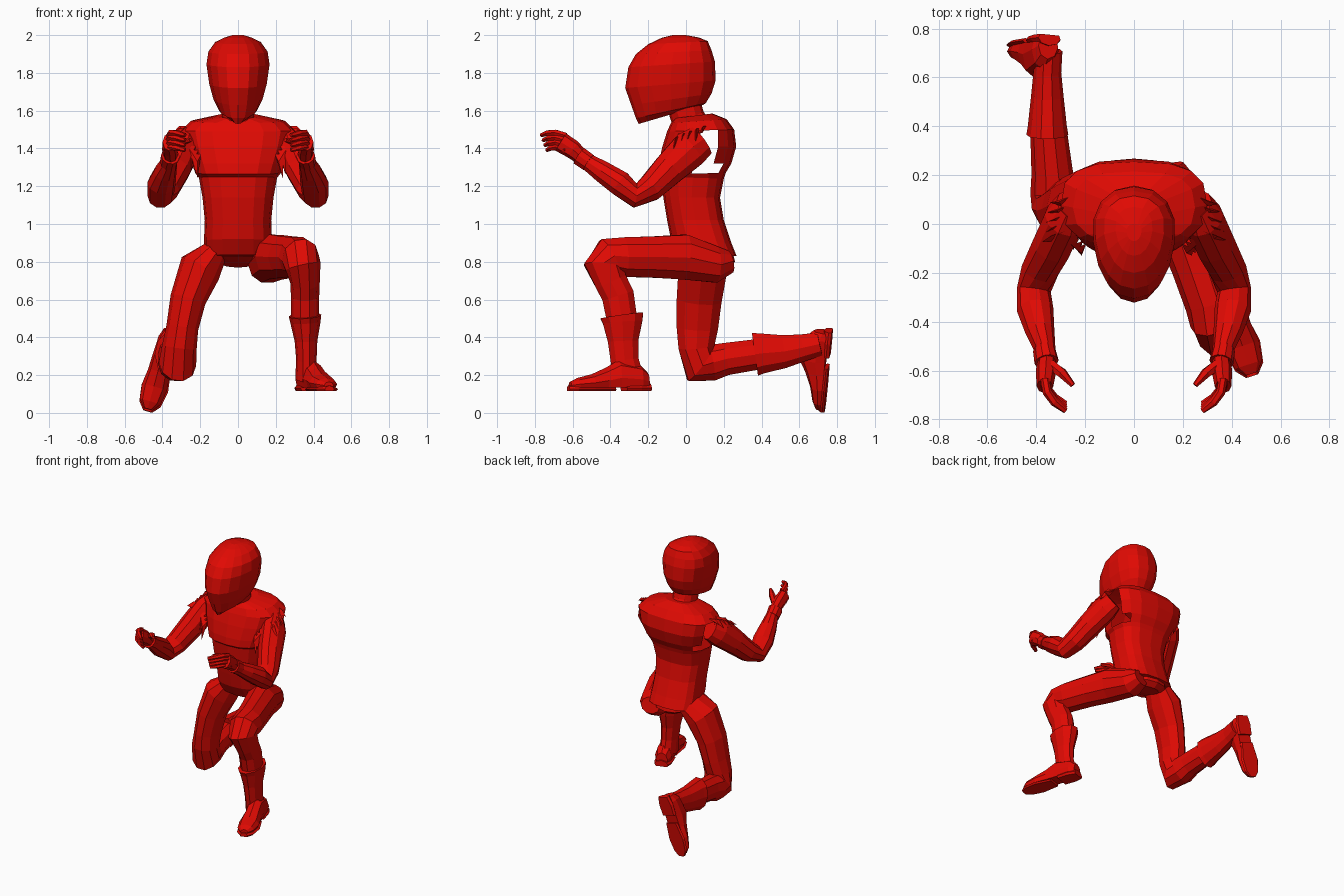
import bpy, bmesh, math, random
from mathutils import Vector

random.seed(4)
red = bpy.data.materials.new("red")
red.diffuse_color = (0.75, 0.003, 0.001, 1)


def finish(name, bm):
    bmesh.ops.recalc_face_normals(bm, faces=bm.faces)
    me = bpy.data.meshes.new(name)
    bm.to_mesh(me)
    bm.free()
    me.materials.append(red)
    ob = bpy.data.objects.new(name, me)
    bpy.context.collection.objects.link(ob)
    return ob


def skin(rings):
    """Join rings of points into a closed tube."""
    bm = bmesh.new()
    rows = [[bm.verts.new(p) for p in r] for r in rings]
    n = len(rows[0])
    for a, b in zip(rows, rows[1:]):
        for i in range(n):
            j = (i + 1) % n
            bm.faces.new((a[i], a[j], b[j], b[i]))
    bm.faces.new(rows[0])
    bm.faces.new(rows[-1])
    return bm


def limb(name, path, sides=10, mirror=1):
    """Tube along (x, y, z, side radius, other radius)."""
    pts = [Vector((p[0] * mirror, p[1], p[2])) for p in path]
    rings = []
    for i, p in enumerate(pts):
        t = Vector((0, 0, 0))
        if i > 0:
            t += (p - pts[i - 1]).normalized()
        if i < len(pts) - 1:
            t += (pts[i + 1] - p).normalized()
        t.normalize()
        u = (Vector((1, 0, 0)) - t * t.x).normalized()
        v = t.cross(u)
        a, b = path[i][3:]
        rings.append([p + u * a * math.cos(k * math.tau / sides) + v * b * math.sin(k * math.tau / sides)
                      for k in range(sides)])
    return finish(name, skin(rings))


def body(rows, sides=16, power=1.0, back_power=None, egg=0.0):
    """Loft of (front y, front z, back y, back z, half width); lower power is boxier."""
    rings = []
    for fy, fz, by, bz, w in rows:
        ring = []
        for k in range(sides):
            a = k * math.tau / sides
            c, s = math.cos(a), math.sin(a)
            p = back_power if back_power and c < -.01 else power
            c = math.copysign(abs(c) ** p, c)
            s = math.copysign(abs(s) ** p, s)
            f = (1 - c) / 2
            ring.append((w * s * (1 - egg * c), fy + (by - fy) * f, fz + (bz - fz) * f))
        rings.append(ring)
    return skin(rings)


def foot(name, heel, toe, up, width=1.0):
    """Boot foot with a flat sole, plus sole and heel slabs."""
    heel, toe, up = Vector(heel), Vector(toe), Vector(up).normalized()
    f = (toe - heel).normalized()
    up = (up - f * up.dot(f)).normalized()
    s = f.cross(up) * width

    def part(nm, rows):
        rings = []
        for t, w, lo, hi in rows:
            sec = [(-.85, 0), (-1, .35), (-.7, .8), (0, 1), (.7, .8), (1, .35), (.85, 0)]
            rings.append([heel + f * t + s * (w * x) + up * (lo + (hi - lo) * z) for x, z in sec])
        finish(nm, skin(rings))
    part(name, [(.01, .04, .02, .10), (.05, .055, .02, .14), (.17, .056, .02, .165), (.24, .057, .02, .125),
                (.32, .066, .02, .09), (.40, .055, .02, .07), (.44, .024, .02, .05)])
    part(name + "_sole", [(.2, .05, 0, .03), (.32, .07, 0, .03), (.41, .056, 0, .03), (.45, .024, 0, .03)])
    part(name + "_heel", [(0, .045, 0, .045), (.06, .06, 0, .045), (.14, .056, 0, .045)])


# Helmet
finish("helmet", body([
    (-.25, 1.53, .09, 1.63, .045), (-.265, 1.56, .105, 1.64, .10), (-.29, 1.63, .135, 1.69, .13),
    (-.322, 1.72, .157, 1.76, .152), (-.305, 1.83, .153, 1.86, .167), (-.265, 1.90, .135, 1.92, .157),
    (-.20, 1.952, .115, 1.968, .122), (-.13, 1.985, .07, 1.987, .075), (-.07, 2.0, .0, 2.0, .03)], 16, .9, egg=.15))

# Neck and collar
limb("neck", [(0, .04, 1.5, .1, .1), (0, .01, 1.56, .085, .09), (0, -.02, 1.66, .085, .09)], 12)

# Jacket with open armholes
jacket = body([
    (-.03, .835, .268, .83, .18), (-.08, .92, .24, .90, .18), (-.10, 1.02, .20, 1.02, .176),
    (-.12, 1.14, .18, 1.14, .188), (-.13, 1.25, .20, 1.24, .207), (-.15, 1.265, .21, 1.27, .225),
    (-.145, 1.32, .24, 1.32, .245), (-.125, 1.41, .266, 1.41, .28), (-.10, 1.49, .255, 1.50, .30),
    (-.08, 1.535, .215, 1.555, .25), (-.06, 1.56, .14, 1.585, .11)], 16, .82, .7)
holes = []
for fc in jacket.faces:
    c = fc.calc_center_median()
    if abs(c.x) > .2 and .06 < c.y < .165 and 1.28 < c.z < 1.51:
        holes.append(fc)
bmesh.ops.delete(jacket, geom=holes, context='FACES')
finish("jacket", jacket)

# Trouser seat
finish("trouser_seat", body([(-.03, .88, .24, .88, .17), (.0, .83, .26, .80, .15), (.08, .80, .22, .77, .08)], 12))

# Raised leg (+x) and its boot
limb("raised_leg", [
    (.135, .235, .80, .07, .06), (.155, .16, .785, .105, .10), (.20, -.01, .825, .115, .125),
    (.26, -.17, .825, .108, .115), (.315, -.33, .825, .105, .11), (.33, -.40, .82, .102, .115),
    (.345, -.435, .775, .094, .11), (.355, -.395, .69, .078, .09), (.355, -.36, .62, .075, .09),
    (.355, -.34, .5, .075, .085)])
limb("raised_boot", [
    (.355, -.34, .515, .086, .12), (.357, -.335, .48, .08, .11), (.36, -.333, .38, .06, .085),
    (.362, -.325, .28, .054, .078), (.36, -.305, .18, .057, .085)])
foot("raised_foot", (.345, -.195, .115), (.48, -.61, .115), (0, 0, 1), 1.08)

# Kneeling leg (-x) and its boot
limb("kneeling_leg", [
    (-.12, .11, .85, .07, .12), (-.20, .09, .765, .115, .135), (-.265, .07, .6, .095, .125),
    (-.295, .06, .45, .085, .115), (-.31, .055, .35, .092, .10), (-.32, .075, .26, .10, .115),
    (-.33, .135, .265, .095, .10), (-.335, .21, .285, .085, .09), (-.35, .38, .31, .075, .085)])
limb("kneeling_boot", [
    (-.355, .365, .31, .086, .12), (-.355, .4, .315, .08, .112), (-.355, .52, .325, .067, .092),
    (-.355, .62, .345, .057, .075), (-.35, .71, .365, .057, .065)])
foot("kneeling_foot", (-.345, .775, .435), (-.475, .735, .015), (-.1, -1, 0), 1.05)

for m, side in ((-1, "right"), (1, "left")):
    # Arm, bent at the elbow
    limb(side + "_arm", [
        (.26, .08, 1.44, .06, .09), (.285, .02, 1.395, .085, .105), (.335, -.09, 1.29, .085, .09),
        (.385, -.19, 1.19, .078, .075), (.41, -.27, 1.15, .07, .066), (.405, -.35, 1.215, .075, .07),
        (.385, -.44, 1.275, .06, .06), (.36, -.53, 1.335, .04, .045)], 10, m)
    # Glove cuff and palm
    limb(side + "_glove_cuff", [(.368, -.515, 1.325, .046, .05), (.358, -.565, 1.36, .05, .052)], 10, m)
    limb(side + "_palm", [(.357, -.55, 1.35, .035, .04), (.36, -.6, 1.395, .042, .05),
                          (.365, -.665, 1.435, .034, .054)], 8, m)
    # Curled fingers and thumb
    for i in range(4):
        z = 1.478 - .026 * i
        limb(f"{side}_finger_{i + 1}", [
            (.365 + .006 * i, -.635, z - .01, .018, .017), (.355, -.69 + .004 * i, z + .006, .019, .017),
            (.325, -.73 + .006 * i, z + .004, .018, .016), (.28, -.765 + .01 * i, z - .008, .012, .011)], 6, m)
    limb(side + "_thumb", [(.34, -.58, 1.40, .025, .025), (.295, -.61, 1.435, .022, .02),
                           (.25, -.66, 1.445, .011, .011)], 6, m)
    # Ragged sleeve fringe: hanging shards on the chest, short ones on the shoulder
    bm = bmesh.new()
    for i in range(11):
        if i < 6:
            b = Vector((.215 + .014 * i, -.10 + .012 * i, 1.35 + .022 * i))
            d = Vector((random.uniform(-.01, .03), -.03, -.11))
        else:
            k = i - 6
            b = Vector((.285 + .008 * k, .09 - .035 * k, 1.50 - .014 * k))
            d = Vector((.06, random.uniform(-.03, .0), random.uniform(-.05, -.01)))
        q = [b + Vector((-.02, .02, .02)), b + Vector((.025, 0, .02)), b + Vector((0, -.02, -.02)), b + d]
        v = [bm.verts.new((p.x * m, p.y, p.z)) for p in q]
        for t in ((0, 1, 2), (0, 1, 3), (1, 2, 3), (2, 0, 3)):
            bm.faces.new([v[j] for j in t])
    finish(side + "_sleeve_fringe", bm)
